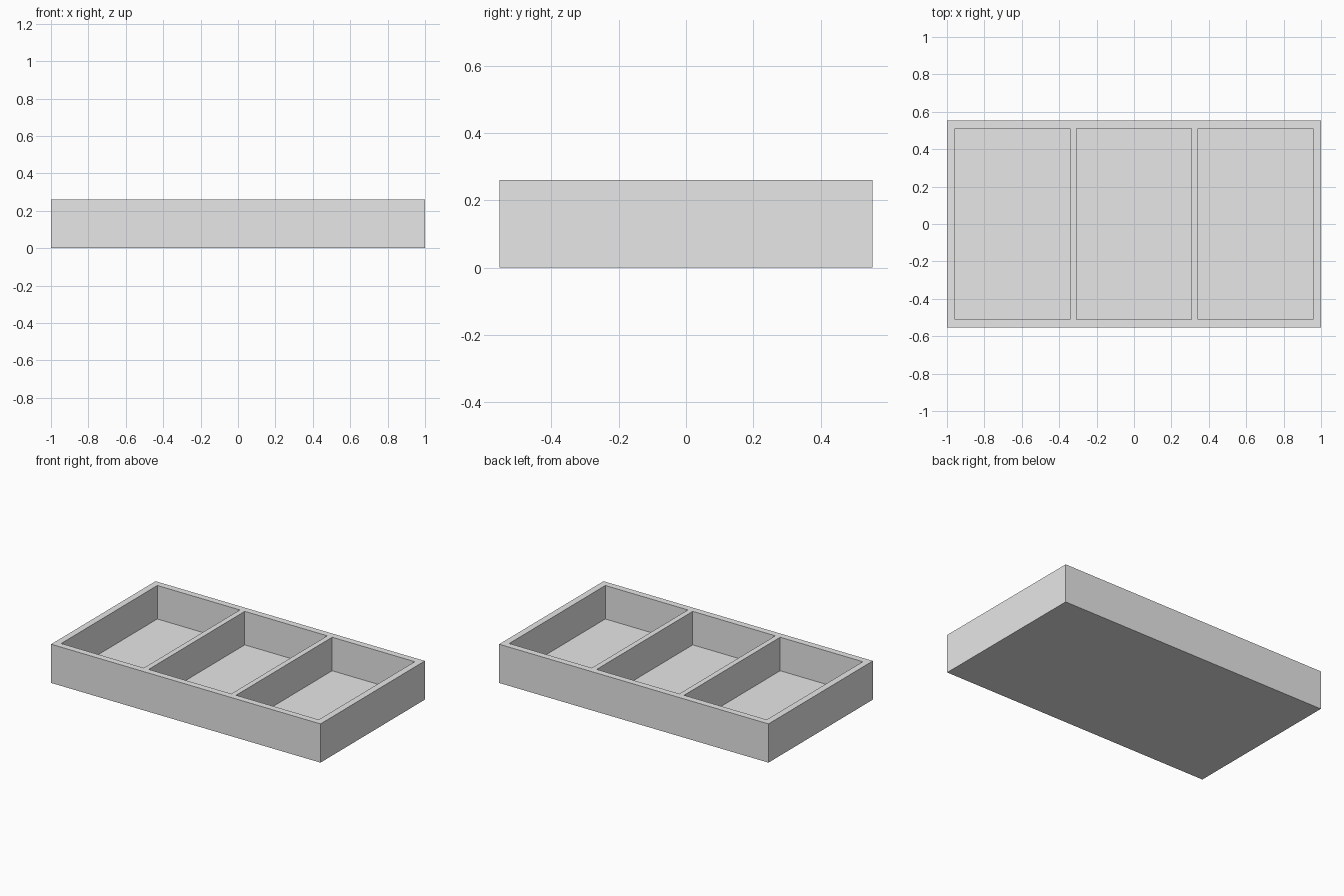
import bpy
import bmesh

cube = bpy.data.objects.get("Cube")
if cube:
    bpy.data.objects.remove(cube, do_unlink=True)

# Overall size, wall thicknesses and compartment layout
LENGTH, WIDTH, HEIGHT = 2.0, 1.107, 0.26
WALL, DIVIDER, FLOOR = 0.044, 0.036, 0.035
COUNT = 3
bay = (LENGTH - 2 * WALL - (COUNT - 1) * DIVIDER) / COUNT

grey = bpy.data.materials.new("plain_grey")
grey.use_nodes = True
colour = (0.8, 0.8, 0.8, 1.0)
grey.diffuse_color = colour
grey.node_tree.nodes["Principled BSDF"].inputs["Base Color"].default_value = colour

# Grid lines across the tray: outer edges, walls and dividers
xs = [-LENGTH / 2]
x = -LENGTH / 2 + WALL
for i in range(COUNT):
    xs += [x, x + bay]
    x += bay + DIVIDER
xs.append(LENGTH / 2)
ys = [-WIDTH / 2, -WIDTH / 2 + WALL, WIDTH / 2 - WALL, WIDTH / 2]

bm = bmesh.new()


def level(z):
    return [[bm.verts.new((x, y, z)) for y in ys] for x in xs]


def cell(grid, i, j):
    return bm.faces.new((grid[i][j], grid[i + 1][j],
                         grid[i + 1][j + 1], grid[i][j + 1]))


# Rim and underside share one grid; odd middle cells are the compartments
rim, base = level(HEIGHT), level(0)
bays = []
for i in range(len(xs) - 1):
    for j in range(len(ys) - 1):
        face = cell(rim, i, j)
        cell(base, i, j).normal_flip()
        if i % 2 and j == 1:
            bays.append(face)

# Outer walls
loops = [[g[i][0] for i in range(len(xs))] + [g[-1][j] for j in range(1, len(ys))]
         + [g[i][-1] for i in range(len(xs) - 2, -1, -1)]
         + [g[0][j] for j in range(len(ys) - 2, 0, -1)] for g in (base, rim)]
low, high = loops
for k in range(len(low)):
    n = (k + 1) % len(low)
    bm.faces.new((low[k], low[n], high[n], high[k]))

# Sink each compartment down to the floor
for face in bmesh.ops.extrude_discrete_faces(bm, faces=bays)["faces"]:
    for vert in face.verts:
        vert.co.z = FLOOR

# Merge the flat faces and finish
bmesh.ops.recalc_face_normals(bm, faces=bm.faces)
bmesh.ops.dissolve_limit(bm, angle_limit=0.01, verts=bm.verts, edges=bm.edges)
mesh = bpy.data.meshes.new("divided_tray")
bm.to_mesh(mesh)
bm.free()
mesh.materials.append(grey)
tray = bpy.data.objects.new("divided_tray", mesh)
bpy.context.collection.objects.link(tray)
